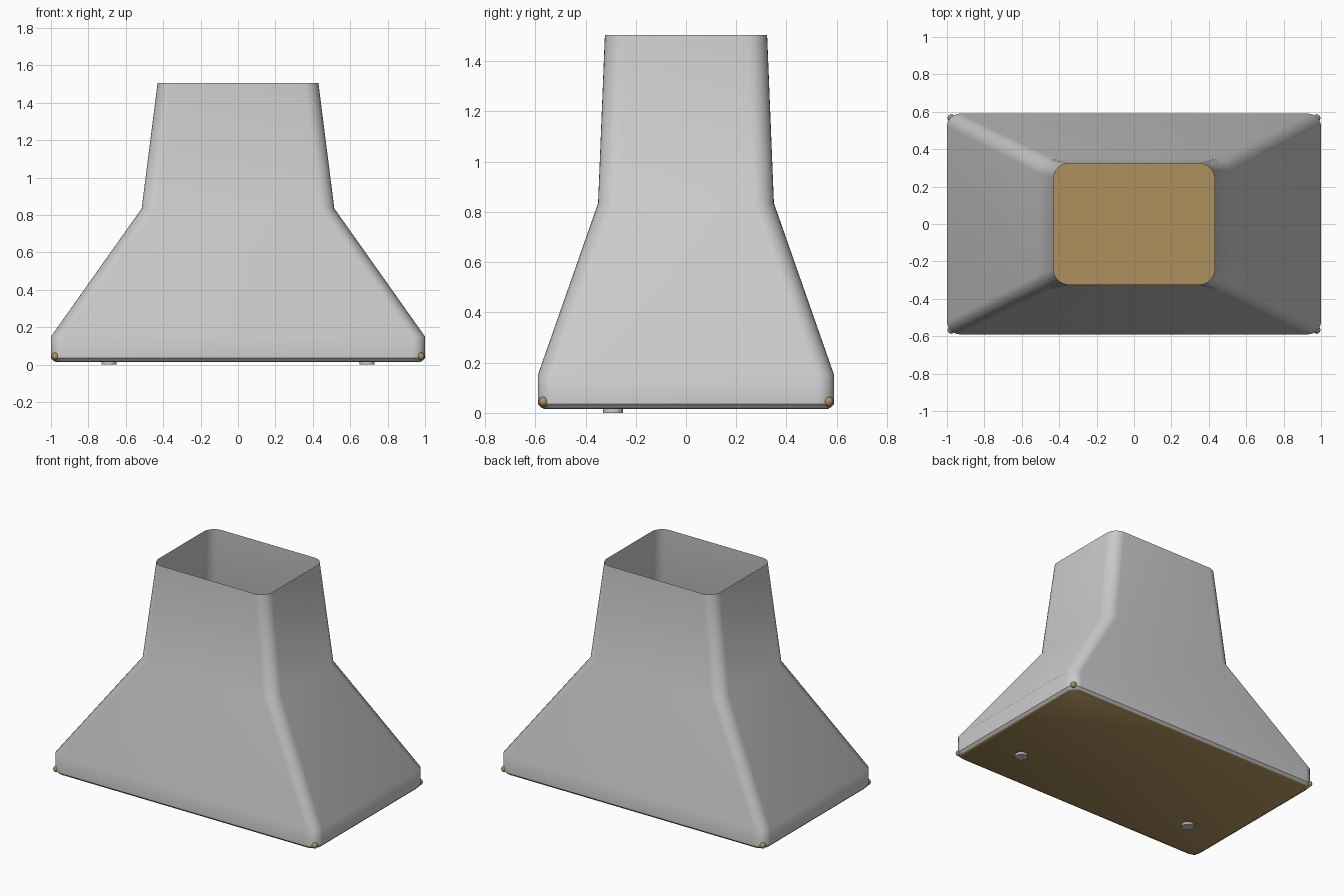
import bpy, bmesh
from math import pi, sin, cos

if "Cube" in bpy.data.objects:
    bpy.data.objects.remove(bpy.data.objects["Cube"])

tan = bpy.data.materials.new("tan_board")
tan.diffuse_color = (0.42, 0.28, 0.11, 1)
tan.use_nodes = True
tan.node_tree.nodes["Principled BSDF"].inputs["Base Color"].default_value = tan.diffuse_color


def ring(hx, hy, r, z, n=8):
    pts = []
    for k, (sx, sy) in enumerate([(1, 1), (-1, 1), (-1, -1), (1, -1)]):
        for i in range(n + 1):
            a = (k + i / n) * pi / 2
            pts.append((sx * (hx - r) + r * cos(a), sy * (hy - r) + r * sin(a), z))
    return pts


def loft(name, sections, capped, mat=None):
    bm = bmesh.new()
    loops = [[bm.verts.new(p) for p in ring(*s)] for s in sections]
    for a, b in zip(loops, loops[1:]):
        for i in range(len(a)):
            j = (i + 1) % len(a)
            bm.faces.new((a[i], a[j], b[j], b[i]))
    if capped:
        bm.faces.new(loops[0][::-1])
        bm.faces.new(loops[-1])
    mesh = bpy.data.meshes.new(name)
    bm.to_mesh(mesh)
    bm.free()
    ob = bpy.data.objects.new(name, mesh)
    bpy.context.collection.objects.link(ob)
    if mat:
        mesh.materials.append(mat)
    smooth(ob)
    return ob


def smooth(ob):
    bpy.ops.object.select_all(action='DESELECT')
    ob.select_set(True)
    bpy.context.view_layer.objects.active = ob
    bpy.ops.object.shade_smooth_by_angle(angle=0.7)


# Thin flared shell, open at the top
loft("shell", [(0.985, 0.575, 0.06, 0.02), (1.0, 0.59, 0.07, 0.035),
               (1.0, 0.59, 0.07, 0.15), (0.515, 0.35, 0.08, 0.835),
               (0.43, 0.323, 0.08, 1.505)], False)

# Base board with a small chamfer
loft("base_board", [(0.975, 0.565, 0.05, 0.015), (0.984, 0.574, 0.058, 0.021),
                    (0.984, 0.574, 0.058, 0.032)], True, tan)

# Two round feet towards the front
for side, x in (("left", -0.69), ("right", 0.69)):
    bpy.ops.mesh.primitive_cylinder_add(vertices=32, radius=0.04, depth=0.018,
                                        location=(x, -0.29, 0.009))
    foot = bpy.context.object
    foot.name = "foot_" + side
    smooth(foot)

# Corner studs
for sx in (-1, 1):
    for sy in (-1, 1):
        bpy.ops.mesh.primitive_uv_sphere_add(segments=12, ring_count=8, radius=0.02,
                                             location=(sx * 0.977, sy * 0.567, 0.045))
        stud = bpy.context.object
        stud.name = "corner_stud"
        stud.data.materials.append(tan)
        smooth(stud)
